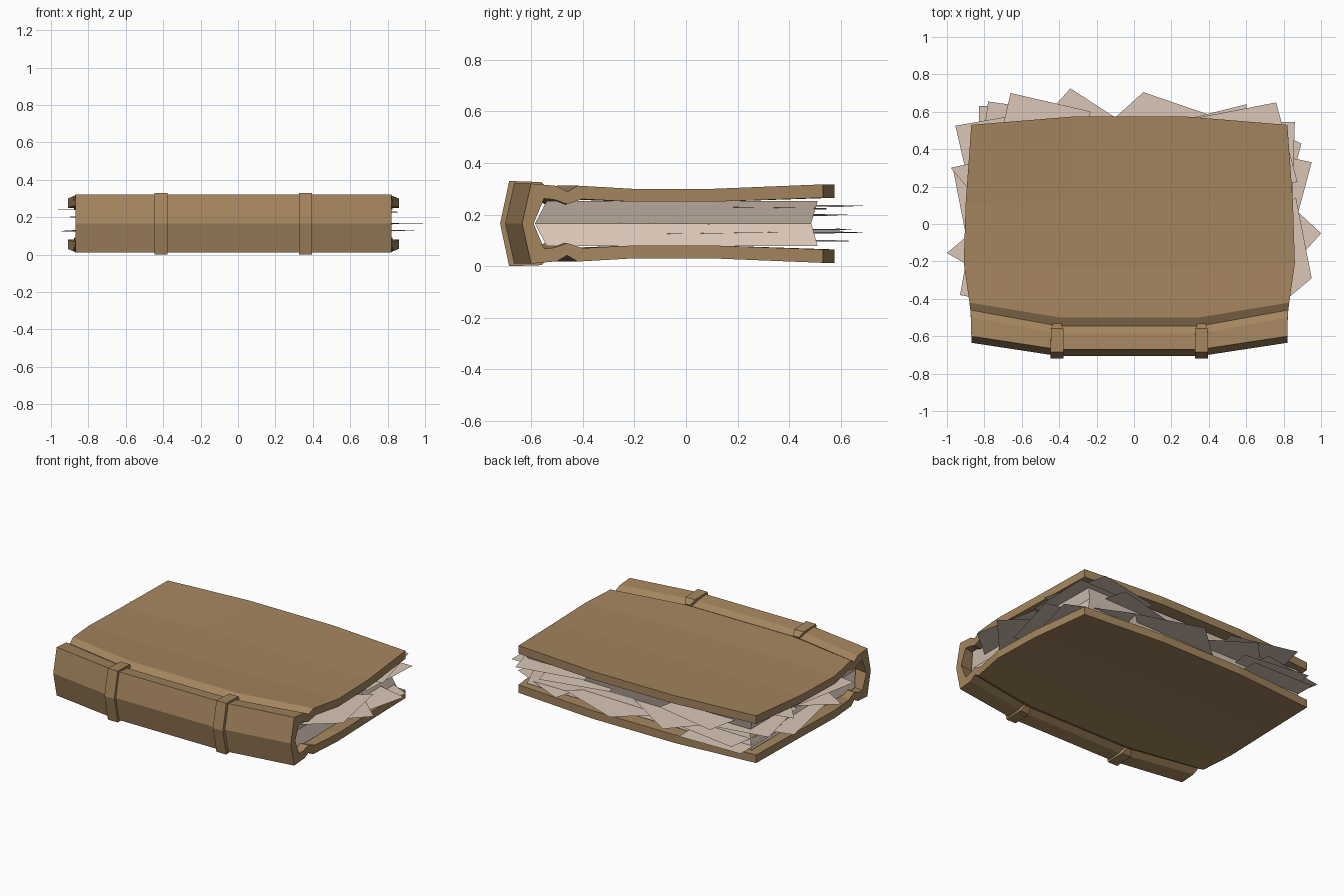
import bpy, bmesh, math
from mathutils import Vector

if "Cube" in bpy.data.objects:
    bpy.data.objects.remove(bpy.data.objects["Cube"])

CX, H = -0.025, 0.33          # book centre in x, full height


def mat(name, rgb):
    m = bpy.data.materials.new(name)
    m.diffuse_color = (*rgb, 1)
    m.use_nodes = True
    m.node_tree.nodes["Principled BSDF"].inputs["Base Color"].default_value = m.diffuse_color
    return m


LEATHER = mat("tan_leather", (0.37, 0.235, 0.112))
PAPER = mat("pale_paper", (0.70, 0.57, 0.475))


def finish(name, bm, material):
    if name != "loose_sheets":
        bmesh.ops.recalc_face_normals(bm, faces=bm.faces)
    me = bpy.data.meshes.new(name)
    bm.to_mesh(me)
    bm.free()
    me.materials.append(material)
    ob = bpy.data.objects.new(name, me)
    bpy.context.collection.objects.link(ob)
    return ob


def loft(name, sections, material):
    """Join equal closed loops of points and cap both ends."""
    bm = bmesh.new()
    rings = [[bm.verts.new(p) for p in s] for s in sections]
    n = len(rings[0])
    for a, b in zip(rings, rings[1:]):
        for i in range(n):
            j = (i + 1) % n
            bm.faces.new((a[i], a[j], b[j], b[i]))
    # caps as quads between the outer and inner halves of the profile
    for r in (rings[0], rings[-1]):
        for i in range(n // 2 - 1):
            bm.faces.new((r[i], r[i + 1], r[n - 2 - i], r[n - 1 - i]))
    return finish(name, bm, material)


def c_profile(outer, inner, zi):
    """Mirror upper half profiles in z; outer run forward, inner run back."""
    def full(half):
        low = [p[:zi] + (H - p[zi],) + p[zi + 1:] for p in half[-2::-1]]
        return half + low
    return full(outer) + full(inner)[::-1]


# Cover: y at ends, y in the middle, z, half width, x of the middle bend
outer = [(.53, .575, .317, .845, .295), (.11, .125, .300, .875, .31),
         (-.21, -.23, .300, .885, .33), (-.42, -.50, .312, .855, .37),
         (-.46, -.545, .288, .85, .38), (-.50, -.585, .311, .847, .385),
         (-.60, -.67, .320, .845, .385), (-.635, -.705, .165, .845, .385)]
inner = [(.53, .575, .265, .845, .295), (.11, .125, .250, .875, .31),
         (-.21, -.23, .250, .885, .33), (-.40, -.48, .260, .855, .37),
         (-.46, -.545, .240, .85, .38), (-.51, -.59, .258, .847, .385),
         (-.55, -.62, .262, .845, .385), (-.59, -.66, .165, .845, .385)]
prof = c_profile(outer, inner, 2)
sections = []
for s, end in ((-1, True), (-1, False), (1, False), (1, True)):
    sections.append([(CX + s * (hw if end else xm), ye if end else ym, z)
                     for ye, ym, z, hw, xm in prof])
loft("book_cover", sections, LEATHER)

# Straps round the spine, with tapered ends: y, z, half width
s_out = [(-.532, .298, .02), (-.56, .326, .033), (-.685, .33, .035), (-.72, .165, .035)]
s_in = [(-.54, .285, .02), (-.58, .300, .033), (-.66, .310, .035), (-.695, .165, .035)]
strap = c_profile(s_out, s_in, 1)
for side, sx in (("left", -1), ("right", 1)):
    loft("spine_strap_" + side,
         [[(CX + sx * .386 + e * w, y, z) for y, z, w in strap] for e in (-1, 1)],
         LEATHER)

# Page block with edges hollowed at mid height
bm = bmesh.new()
rings = []
for z, hw, y0, y1 in ((.078, .80, -.54, .51), (.165, .77, -.585, .485), (.252, .80, -.54, .51)):
    rings.append([bm.verts.new((CX + a * hw, y, z))
                  for a, y in ((-1, y0), (1, y0), (1, y1), (-1, y1))])
for a, b in zip(rings, rings[1:]):
    for i in range(4):
        bm.faces.new((a[i], a[(i + 1) % 4], b[(i + 1) % 4], b[i]))
bm.faces.new(rings[0][::-1])
bm.faces.new(rings[-1])
finish("page_block", bm, PAPER)

# Loose sheets: protruding corner x, y, z, then the directions of its two edges
sheets = [(-.66, .70, .235, -13, -103), (-.34, .725, .165, -33, -132),
          (.05, .705, .13, -19, -138), (.60, .64, .20, 194, -76),
          (.76, .65, .24, 191, -75), (-.78, .655, .14, -8, -98),
          (-.83, .63, .10, 0, -90), (-.955, .525, .20, 10, -77),
          (-.98, .30, .24, 13, -50), (-.965, .28, .125, 13, -79),
          (-1.0, -.155, .165, 40, -30), (-.93, -.38, .20, 80, -10),
          (.86, .545, .225, 180, -92), (.895, .43, .10, 155, -105),
          (.95, .33, .13, 168, -105), (1.0, -.05, .165, 137, -132),
          (.95, -.29, .20, 101, 220)]
bm = bmesh.new()
for i, (x, y, z, a, b) in enumerate(sheets):
    tilt = .012 * (i % 3 - 1)
    c = Vector((x, y, z))
    u, v = (Vector((math.cos(math.radians(t)), math.sin(math.radians(t)), k)) * .44
            for t, k in ((a, tilt), (b, -tilt)))
    quad = [c, c + u, c + u + v, c + v]
    if u.cross(v).z < 0:
        quad.reverse()
    bm.faces.new([bm.verts.new(p) for p in quad])
finish("loose_sheets", bm, PAPER)
